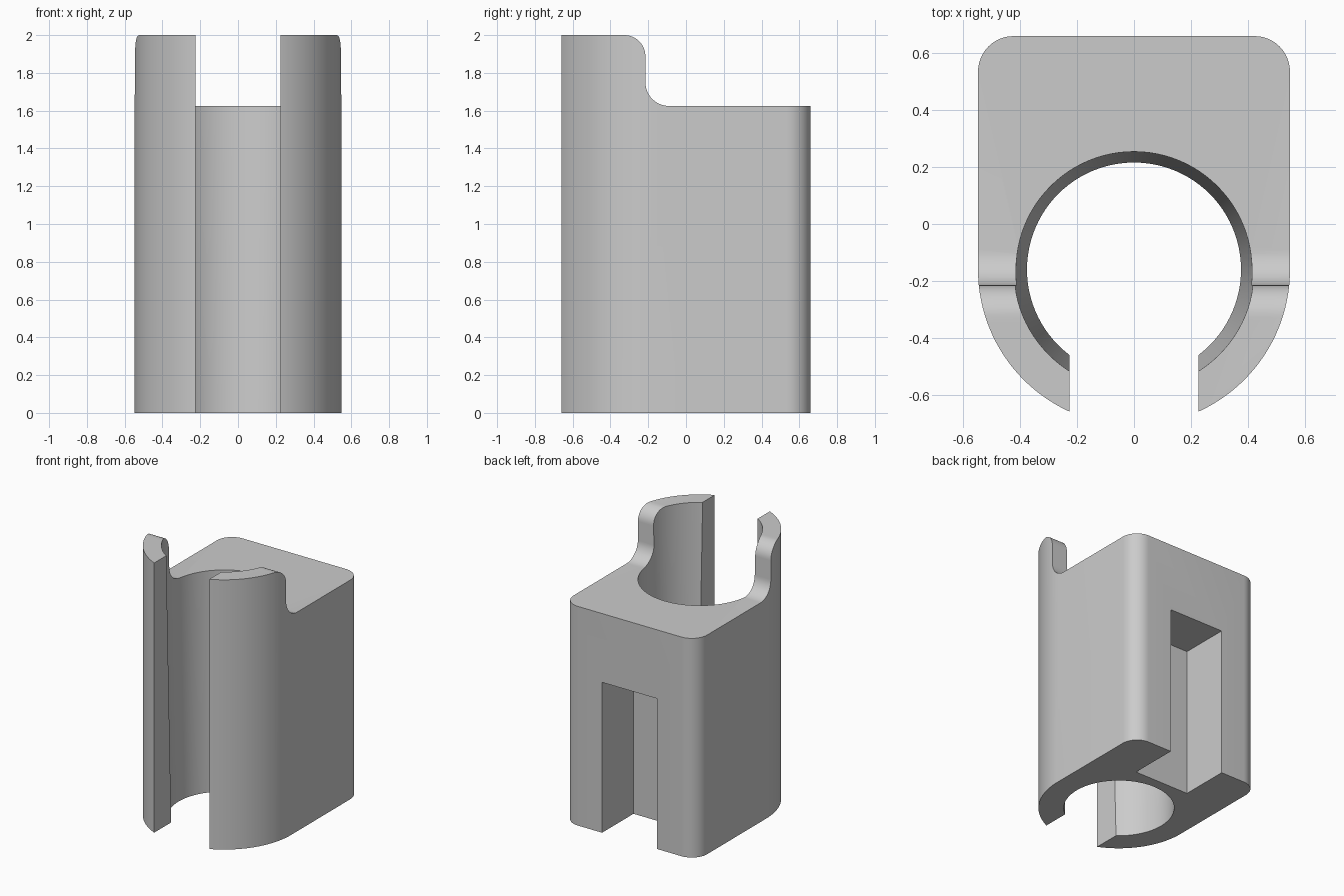
import bpy
import bmesh
from math import sin, cos, pi, radians, sqrt, acos
from mathutils import Vector

cube = bpy.data.objects.get("Cube")
if cube:
    bpy.data.objects.remove(cube, do_unlink=True)

HALF_W, BACK = 0.548, 0.66        # outer half width, back face
CY = -0.16                        # bore axis position in y
GAP = 0.226                       # half width of front gap and rear slot
HEIGHT, SHOULDER = 2.0, 1.625

grey = bpy.data.materials.new("plain grey")
grey.use_nodes = True
colour = (0.6, 0.6, 0.6, 1)
grey.diffuse_color = colour
grey.node_tree.nodes["Principled BSDF"].inputs["Base Color"].default_value = colour


def arc(cx, cy, r, start, end, steps):
    """Points of a 2D arc, angles in degrees."""
    angles = [radians(start + (end - start) * i / steps) for i in range(steps + 1)]
    return [(cx + r * cos(a), cy + r * sin(a)) for a in angles]


def loft(name, bottom, top):
    """Closed solid between two matching loops of 3D points."""
    bm = bmesh.new()
    lower = [bm.verts.new(p) for p in bottom]
    upper = [bm.verts.new(p) for p in top]
    bm.faces.new(lower)
    bm.faces.new(upper)
    n = len(lower)
    for i in range(n):
        j = (i + 1) % n
        bm.faces.new((lower[i], lower[j], upper[j], upper[i]))
    bmesh.ops.recalc_face_normals(bm, faces=bm.faces)
    mesh = bpy.data.meshes.new(name)
    bm.to_mesh(mesh)
    bm.free()
    obj = bpy.data.objects.new(name, mesh)
    bpy.context.collection.objects.link(obj)
    mesh.materials.append(grey)
    return obj


def upright(name, outline, z0, z1):
    return loft(name, [(x, y, z0) for x, y in outline], [(x, y, z1) for x, y in outline])


def box(name, x, y0, y1, z0, z1):
    return upright(name, [(-x, y0), (x, y0), (x, y1), (-x, y1)], z0, z1)


# Outer body: round front, square back with rounded corners
R = 0.125
outline = arc(0, CY, HALF_W, 180, 360, 64)
outline += arc(HALF_W - R, BACK - R, R, 0, 90, 12)
outline += arc(R - HALF_W, BACK - R, R, 90, 180, 12)
body = upright("clip_body", outline, 0, HEIGHT)

# Step behind the front tabs: rounded shoulder with a fillet at its foot
STEP_Y, CONVEX, FILLET = -0.215, 0.112, 0.125
side = [(STEP_Y - CONVEX, HEIGHT + 0.2)]
side += arc(STEP_Y - CONVEX, HEIGHT - CONVEX, CONVEX, 90, 0, 12)
side += arc(STEP_Y + FILLET, SHOULDER + FILLET, FILLET, 180, 270, 12)
side += [(1, SHOULDER), (1, HEIGHT + 0.2)]
step = loft("step_cutter", [(-1, y, z) for y, z in side], [(1, y, z) for y, z in side])

# Tapered bore, wider at the top
def bore_ring(z):
    r = 0.376 + 0.0235 * z
    return [(x, y, z) for x, y in arc(0, CY, r, 0, 360, 96)[:-1]]

bore = loft("bore_cutter", bore_ring(-0.1), bore_ring(HEIGHT + 0.1))

# Front gap along the full height, and rear slot open at the bottom
gap = box("gap_cutter", GAP, -1, CY, -0.1, HEIGHT + 0.1)
slot = box("slot_cutter", GAP, 0.292, 1, -0.1, 1.115)

for cutter in (step, bore, gap, slot):
    cutter.hide_render = True
    mod = body.modifiers.new(cutter.name, "BOOLEAN")
    mod.operation = "DIFFERENCE"
    mod.solver = "EXACT"
    mod.object = cutter

# Bake the cuts and drop the cutters
bpy.context.view_layer.update()
evaluated = body.evaluated_get(bpy.context.evaluated_depsgraph_get())
result = bpy.data.meshes.new_from_object(evaluated)
body.modifiers.clear()
body.data = result
for cutter in (step, bore, gap, slot):
    bpy.data.objects.remove(cutter, do_unlink=True)

bpy.ops.object.select_all(action="DESELECT")
body.select_set(True)
bpy.context.view_layer.objects.active = body
bpy.ops.object.shade_smooth_by_angle(angle=radians(30))
